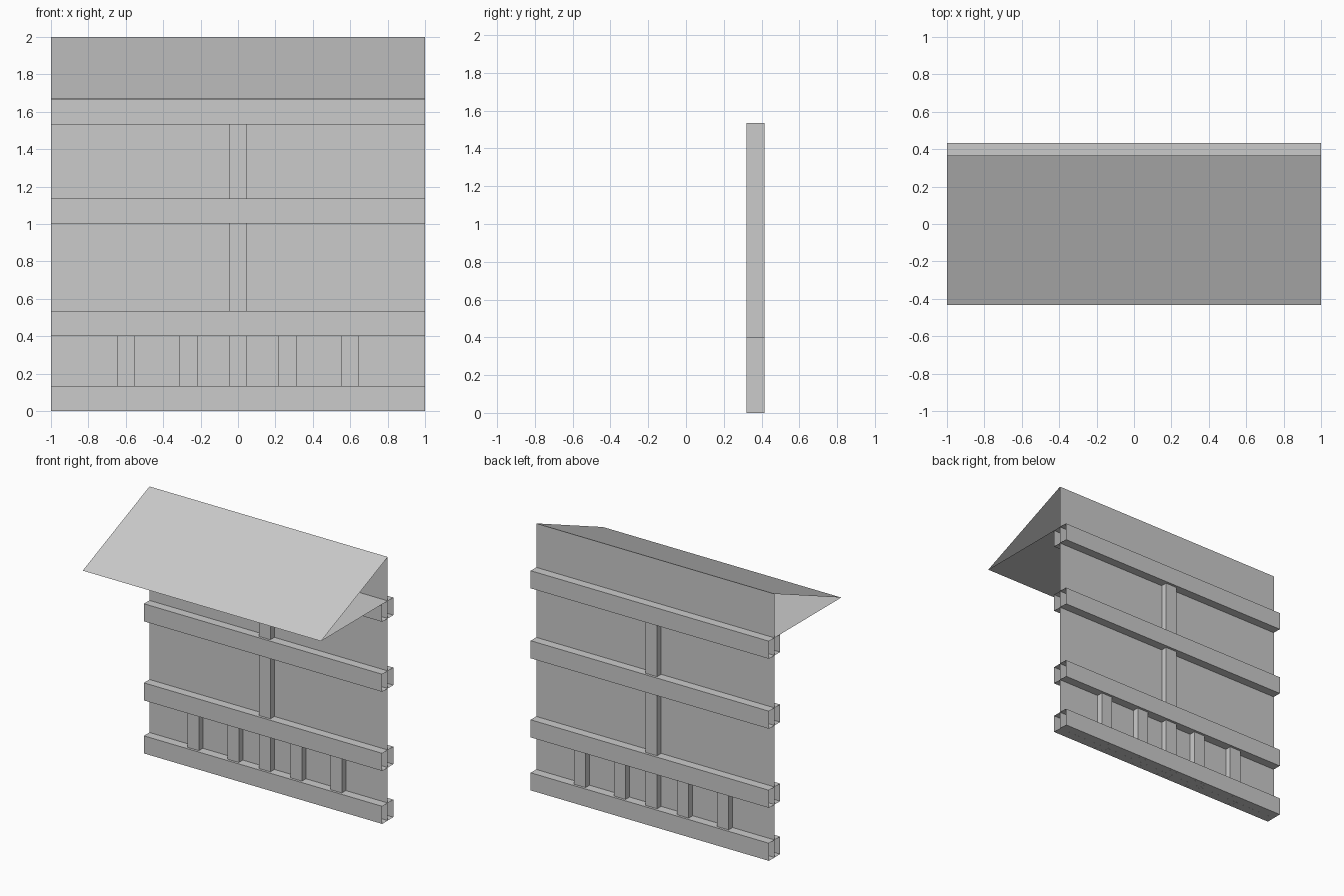
import bpy

if "Cube" in bpy.data.objects:
    bpy.data.objects.remove(bpy.data.objects["Cube"])

WALL_Y = 0.367


def make_mesh(name, verts, faces):
    mesh = bpy.data.meshes.new(name)
    mesh.from_pydata(verts, [], faces)
    mesh.update()
    obj = bpy.data.objects.new(name, mesh)
    bpy.context.collection.objects.link(obj)
    return obj


def sheet(name, a, b):
    """Flat sheet across the full width between two (y, z) points."""
    return make_mesh(name, [(-1, *a), (1, *a), (1, *b), (-1, *b)], [(0, 1, 2, 3)])


def tube(name, start, end, u, v):
    """Open-ended rectangular tube; u and v are half-size vectors."""
    verts = []
    for p in (start, end):
        for su, sv in ((-1, -1), (1, -1), (1, 1), (-1, 1)):
            verts.append([p[i] + su * u[i] + sv * v[i] for i in range(3)])
    faces = [(i, (i + 1) % 4, (i + 1) % 4 + 4, i + 4) for i in range(4)]
    return make_mesh(name, verts, faces)


# Thin wall panel
sheet("wall_panel", (WALL_Y, 0), (WALL_Y, 2))

# Awning roof: slope and flat soffit, open at both ends
sheet("roof_slope", (-0.433, 1.667), (WALL_Y, 2))
sheet("roof_soffit", (WALL_Y, 1.667), (-0.433, 1.667))

# Horizontal beams straddling the wall
for i, z in enumerate((0.067, 0.469, 1.069, 1.6)):
    tube(f"beam_{i + 1}", (-1, WALL_Y, z), (1, WALL_Y, z),
         (0, 0.0667, 0), (0, 0, 0.0667))

# Upright posts: tall in the centre, short ones in the lower band
for i, (x, top) in enumerate(((-0.6, 0.403), (-0.265, 0.403), (0, 1.534),
                              (0.265, 0.403), (0.6, 0.403))):
    tube(f"post_{i + 1}", (x, WALL_Y, 0), (x, WALL_Y, top),
         (0.048, 0, 0), (0, 0.048, 0))
